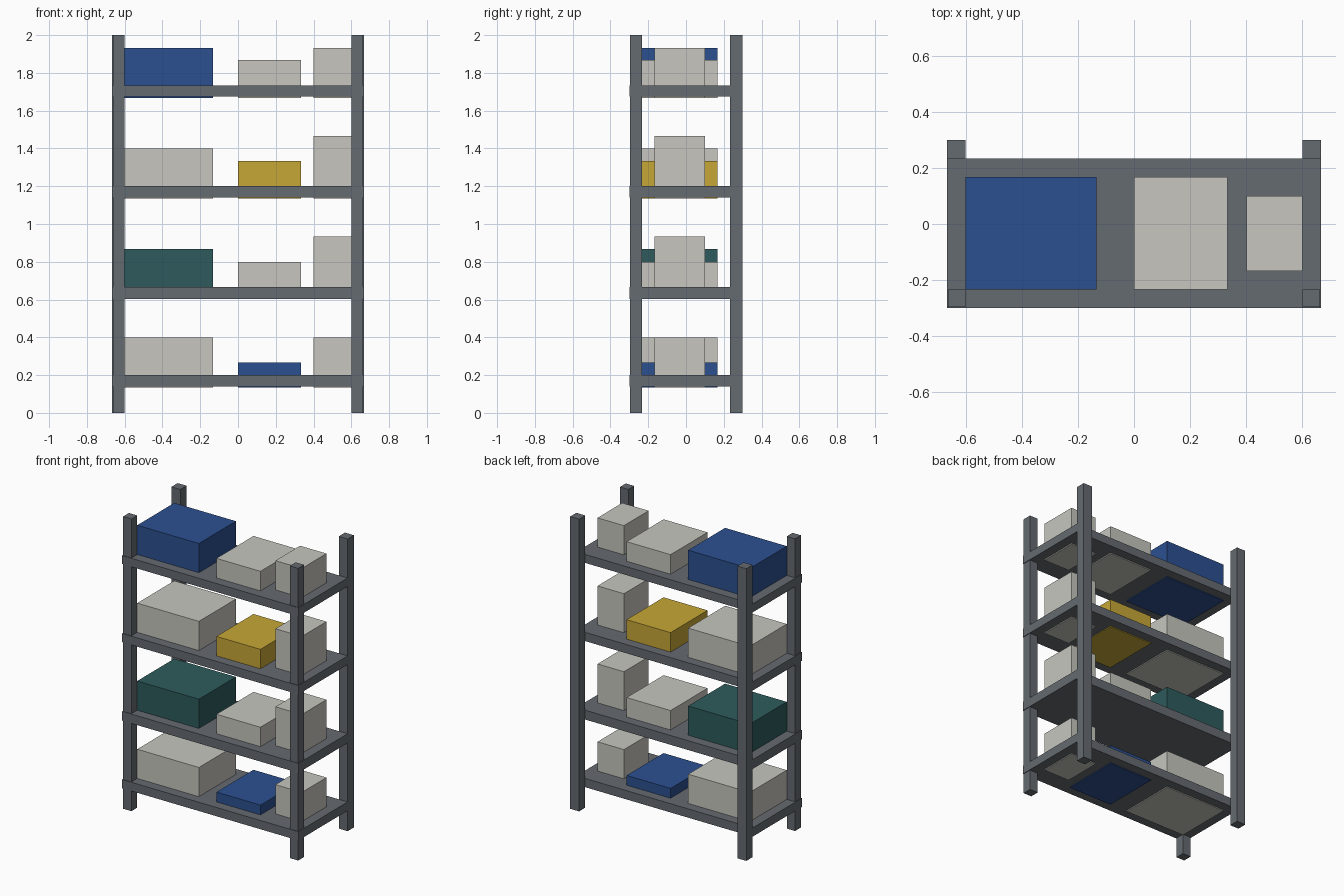
import bpy, bmesh

if "Cube" in bpy.data.objects:
    bpy.data.objects.remove(bpy.data.objects["Cube"])


def linear(c):
    c /= 255
    return c / 12.92 if c <= 0.04045 else ((c + 0.055) / 1.055) ** 2.4


def material(name, rgb):
    m = bpy.data.materials.new(name)
    m.diffuse_color = (*[linear(c) for c in rgb], 1)
    m.use_nodes = True
    m.node_tree.nodes["Principled BSDF"].inputs["Base Color"].default_value = m.diffuse_color
    return m


grey = material("steel grey", (101, 107, 113))
cream = material("pale card", (199, 198, 191))
blue = material("blue", (44, 80, 145))
teal = material("dark teal", (46, 91, 93))
yellow = material("mustard yellow", (199, 167, 55))


def box(name, x, y, z, mat):
    """Box from (min, max) ranges on each axis."""
    bm = bmesh.new()
    bmesh.ops.create_cube(bm, size=1)
    for v in bm.verts:
        v.co = [r[0] if c < 0 else r[1] for c, r in zip(v.co, (x, y, z))]
    mesh = bpy.data.meshes.new(name)
    bm.to_mesh(mesh)
    bm.free()
    mesh.materials.append(mat)
    obj = bpy.data.objects.new(name, mesh)
    bpy.context.collection.objects.link(obj)
    return obj


# Corner posts: the front pair sits just inside the shelf edges
for side, s in (("left", -1), ("right", 1)):
    box(f"front_post_{side}", sorted((s * 0.6, s * 0.663)), (-0.296, -0.233), (0, 2), grey)
    box(f"back_post_{side}", sorted((s * 0.6, s * 0.667)), (0.233, 0.3), (0, 2), grey)

# Footprints of the three boxes on every shelf
footprints = {
    "large_box": ((-0.6, -0.133), (-0.233, 0.167)),
    "medium_box": ((0.0, 0.333), (-0.233, 0.167)),
    "small_box": ((0.4, 0.6), (-0.167, 0.1)),
}

# Shelf bottom, shelf top, box bottom, then (box top, colour) for each box
levels = [
    (0.14, 0.2, 0.134, ((0.4, cream), (0.267, blue), (0.4, cream))),
    (0.603, 0.667, 0.61, ((0.867, teal), (0.8, cream), (0.933, cream))),
    (1.14, 1.2, 1.134, ((1.4, cream), (1.333, yellow), (1.467, cream))),
    (1.675, 1.733, 1.668, ((1.933, blue), (1.867, cream), (1.933, cream))),
]
for i, (low, high, base, tops) in enumerate(levels, 1):
    box(f"shelf_{i}", (-0.667, 0.667), (-0.3, 0.233), (low, high), grey)
    for (name, (x, y)), (top, mat) in zip(footprints.items(), tops):
        box(f"{name}_{i}", x, y, (base, top), mat)
